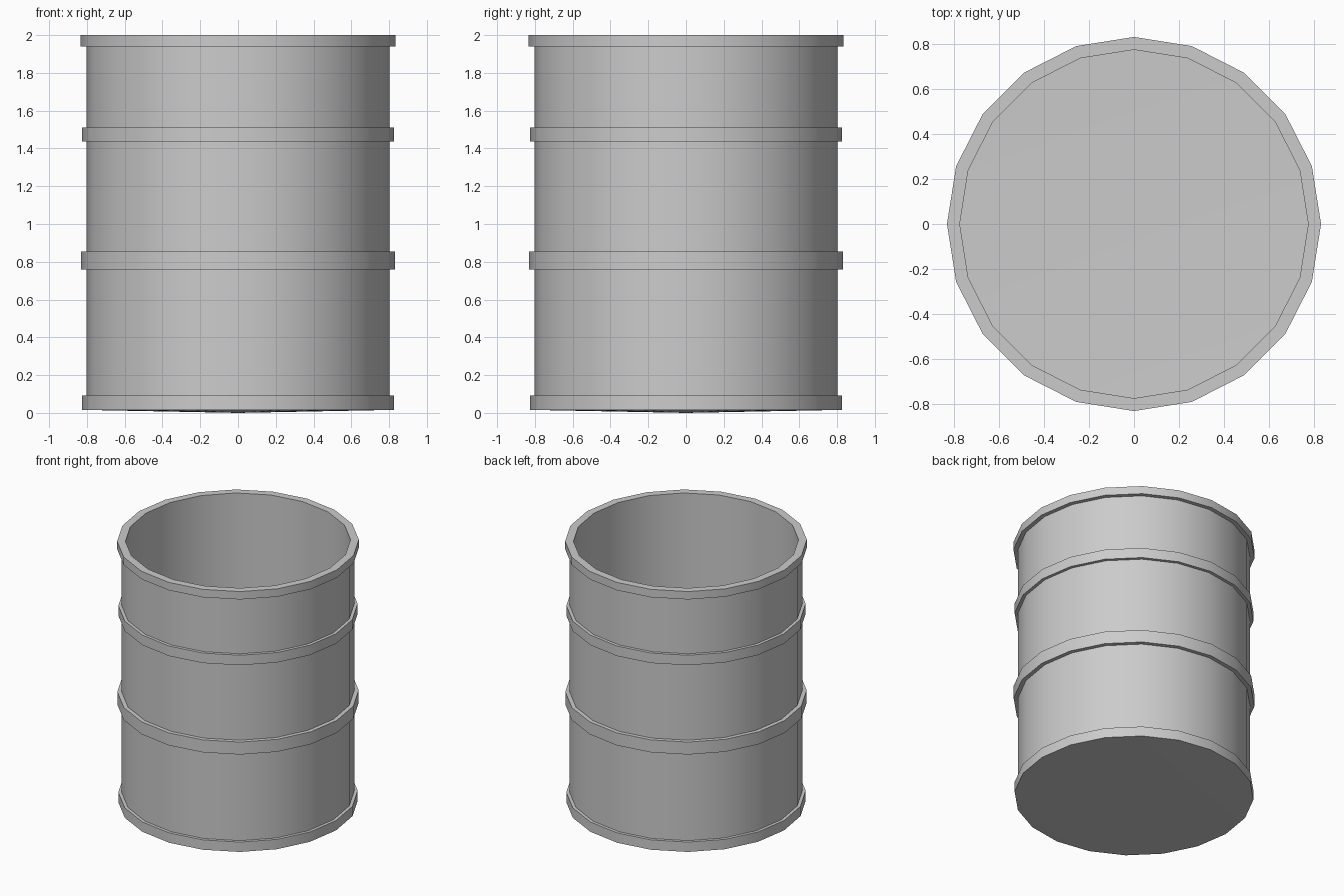
import bpy, bmesh, math

if "Cube" in bpy.data.objects:
    bpy.data.objects.remove(bpy.data.objects["Cube"])

SIDES = 20

# Half section of the drum: outer skin with hoops, rim, inner wall, floor
R = 0.802
profile = [(0, 0.0), (0.825, 0.016)]
hoops = [(0.825, 0.016, 0.091), (0.832, 0.76, 0.855),
         (0.825, 1.436, 1.512), (0.833, 1.94, 2.0)]
for i, (r, low, high) in enumerate(hoops):
    if i > 0:
        profile += [(R, low), (r, low)]
    profile.append((r, high))
    if i < len(hoops) - 1:
        profile.append((R, high))
profile += [(0.776, 2.0), (0.776, 0.043), (0, 0.027)]

# Lathe the section around the z axis
bm = bmesh.new()
verts = [bm.verts.new((r, 0, z)) for r, z in profile]
edges = [bm.edges.new(pair) for pair in zip(verts, verts[1:])]
bmesh.ops.spin(bm, geom=verts + edges, cent=(0, 0, 0), axis=(0, 0, 1),
               angle=math.tau, steps=SIDES, use_duplicate=False)
bmesh.ops.remove_doubles(bm, verts=bm.verts, dist=0.0005)
bmesh.ops.recalc_face_normals(bm, faces=bm.faces)
mesh = bpy.data.meshes.new("open_drum")
bm.to_mesh(mesh)
bm.free()

drum = bpy.data.objects.new("open_drum", mesh)
bpy.context.collection.objects.link(drum)
bpy.context.view_layer.objects.active = drum
drum.select_set(True)
bpy.ops.object.shade_smooth_by_angle(angle=math.radians(30))
